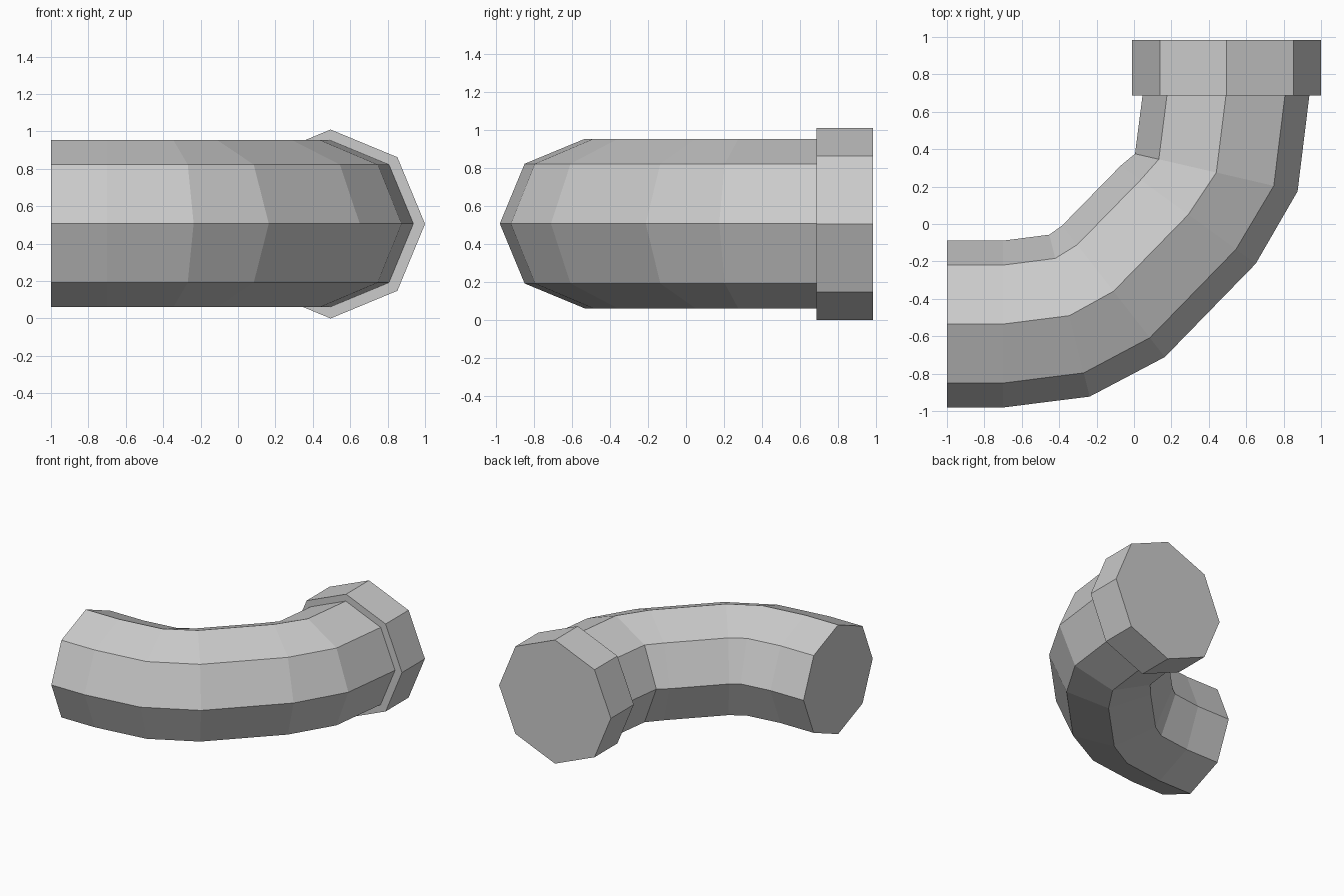
import bpy, bmesh
from math import sin, cos, radians, pi
from mathutils import Vector

if "Cube" in bpy.data.objects:
    bpy.data.objects.remove(bpy.data.objects["Cube"])

SIDES = 8


def loft(name, stations, radius, height, cap_start=True, cap_end=True):
    """Octagonal tube through (x, y, heading) stations; heading 0 = +x, 90 = +y."""
    bm = bmesh.new()
    rings = []
    for x, y, heading in stations:
        h = radians(heading)
        outward = Vector((sin(h), -cos(h), 0))
        centre = Vector((x, y, height))
        rings.append([bm.verts.new(centre + radius * (outward * cos(a) + Vector((0, 0, sin(a)))))
                      for a in (2 * pi * i / SIDES for i in range(SIDES))])
    for r0, r1 in zip(rings, rings[1:]):
        for i in range(SIDES):
            j = (i + 1) % SIDES
            bm.faces.new((r0[i], r0[j], r1[j], r1[i]))
    if cap_start:
        bm.faces.new(rings[0])
    if cap_end:
        bm.faces.new(rings[-1])
    bmesh.ops.recalc_face_normals(bm, faces=bm.faces)
    mesh = bpy.data.meshes.new(name)
    bm.to_mesh(mesh)
    bm.free()
    obj = bpy.data.objects.new(name, mesh)
    bpy.context.collection.objects.link(obj)
    return obj


# Bent pipe: straight inlet, then a quarter turn up to the collar
bend = [(-1.0, -0.535, 0), (-0.7, -0.535, 0), (-0.345, -0.49, 14),
        (-0.11, -0.36, 38), (0.29, 0.05, 54), (0.44, 0.275, 77), (0.492, 0.69, 90)]
pipe = loft("pipe_elbow", bend, 0.446, 0.507, cap_end=False)

# Wider collar on the rear end (its front face closes the pipe)
collar = loft("pipe_collar", [(0.495, 0.688, 90), (0.495, 0.984, 90)], 0.505, 0.505)

# Fix outward normals of the pipe, which is open where it meets the collar
first_cap = pipe.data.polygons[len(pipe.data.polygons) - 1]
if first_cap.normal.x > 0:
    pipe.data.flip_normals()
